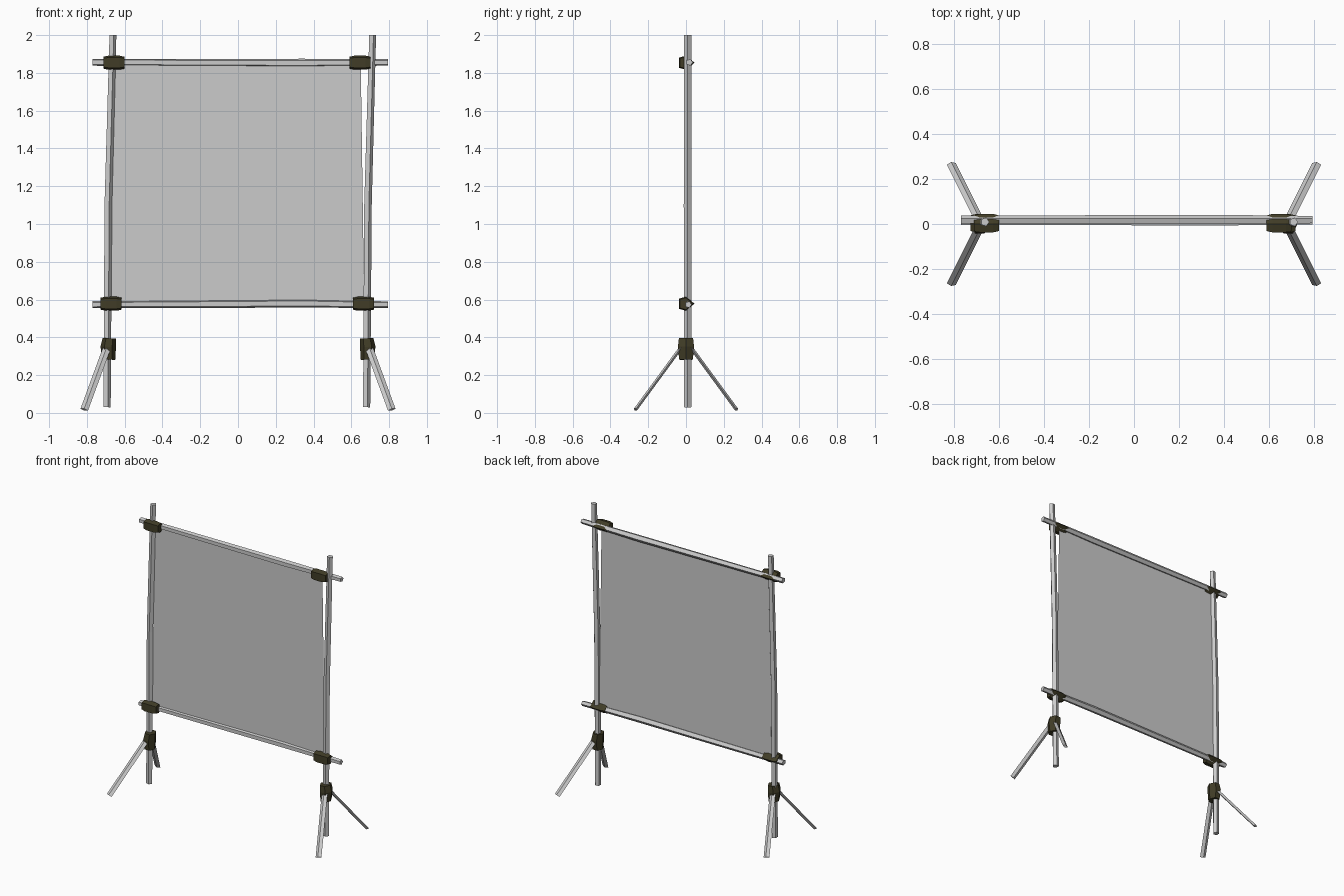
import bpy, bmesh
from math import cos, sin, pi, radians
from mathutils import Vector

if "Cube" in bpy.data.objects:
    bpy.data.objects.remove(bpy.data.objects["Cube"])

rope = bpy.data.materials.new("rope")
rope.diffuse_color = (0.052, 0.046, 0.02, 1)
rope.use_nodes = True
rope.node_tree.nodes["Principled BSDF"].inputs["Base Color"].default_value = rope.diffuse_color


def finish(name, bm, mat=None):
    bmesh.ops.recalc_face_normals(bm, faces=bm.faces)
    me = bpy.data.meshes.new(name)
    bm.to_mesh(me)
    bm.free()
    ob = bpy.data.objects.new(name, me)
    bpy.context.collection.objects.link(ob)
    if mat:
        me.materials.append(mat)
    return ob


def loft(name, path, profiles, ref, mat=None):
    """Skin a closed profile along a path; profile u runs along ref."""
    bm = bmesh.new()
    pts = [Vector(p) for p in path]
    d = (pts[-1] - pts[0]).normalized()
    u = Vector(ref)
    u = (u - d * u.dot(d)).normalized()
    v = d.cross(u)
    rings = [[bm.verts.new(p + u * a + v * b) for a, b in prof]
             for p, prof in zip(pts, profiles)]
    n = len(rings[0])
    for r0, r1 in zip(rings, rings[1:]):
        for i in range(n):
            j = (i + 1) % n
            bm.faces.new((r0[i], r0[j], r1[j], r1[i]))
    bm.faces.new(rings[0][::-1])
    bm.faces.new(rings[-1])
    return finish(name, bm, mat)


def ngon(n, r, sv=1.0, turn=0):
    return [(r * cos(2 * pi * i / n + radians(turn)),
             sv * r * sin(2 * pi * i / n + radians(turn))) for i in range(n)]


def scaled(prof, s):
    return [(a * s, b * s) for a, b in prof]


# Upright posts, slightly bent five-sided poles
for side, xs in (("left", (-0.695, -0.689, -0.664)), ("right", (0.679, 0.686, 0.711))):
    loft(f"{side}_post",
         [(xs[0], 0.009, 0.03), (xs[1], 0.009, 1.1), (xs[2], 0.009, 2.0)],
         [ngon(5, 0.021), ngon(5, 0.022), ngon(5, 0.02)], (1, 0, 0))

# Cross rails, swelling a little in the middle
for name, y, z, dz in (("upper_rail", 0.018, 1.856, -0.003), ("lower_rail", 0.012, 0.573, 0.006)):
    loft(name,
         [(-0.77, y, z), (0.35, y, z + dz), (0.795, y, z)],
         [ngon(5, 0.019), ngon(5, 0.023), ngon(5, 0.018)], (0, 1, 0))

# Stretched sheet between the posts
bm = bmesh.new()
bm.faces.new([bm.verts.new(c) for c in ((-0.675, 0.01, 0.58), (0.668, 0.01, 0.58),
                                        (0.65, 0.01, 1.85), (-0.655, 0.01, 1.85))])
finish("sheet", bm)

# Rope lashings at the four corners: blunt in front, pointed at the back
lash = [(-0.037, -0.027), (0.0, -0.037), (0.045, 0.0), (0.0, 0.037), (-0.037, 0.027)]
for name, x, z in (("upper_left", -0.657, 1.854), ("upper_right", 0.646, 1.854),
                   ("lower_left", -0.672, 0.578), ("lower_right", 0.664, 0.578)):
    loft(f"{name}_lashing",
         [(x + k, 0, z) for k in (-0.056, -0.03, 0.03, 0.056)],
         [scaled(lash, s) for s in (0.85, 1, 1, 0.85)], (0, 1, 0), rope)

# Leg lashings and splayed flat legs
for side, s in (("left", -1), ("right", 1)):
    x0 = 0.687 * s
    loft(f"{side}_leg_lashing",
         [(x0 - 0.006 * s, 0, 0.395), (x0, 0, 0.35), (x0 - 0.002 * s, 0, 0.282)],
         [ngon(6, 0.036, 1.2), ngon(6, 0.041, 1.2), ngon(6, 0.035, 1.2)], (1, 0, 0), rope)
    for end, t in (("front", -1), ("back", 1)):
        loft(f"{side}_{end}_leg",
             [(0.69 * s, 0.02 * t, 0.355), (0.814 * s, 0.268 * t, 0.017)],
             [ngon(4, 0.021, 0.45)] * 2, (1, 0, 0))
